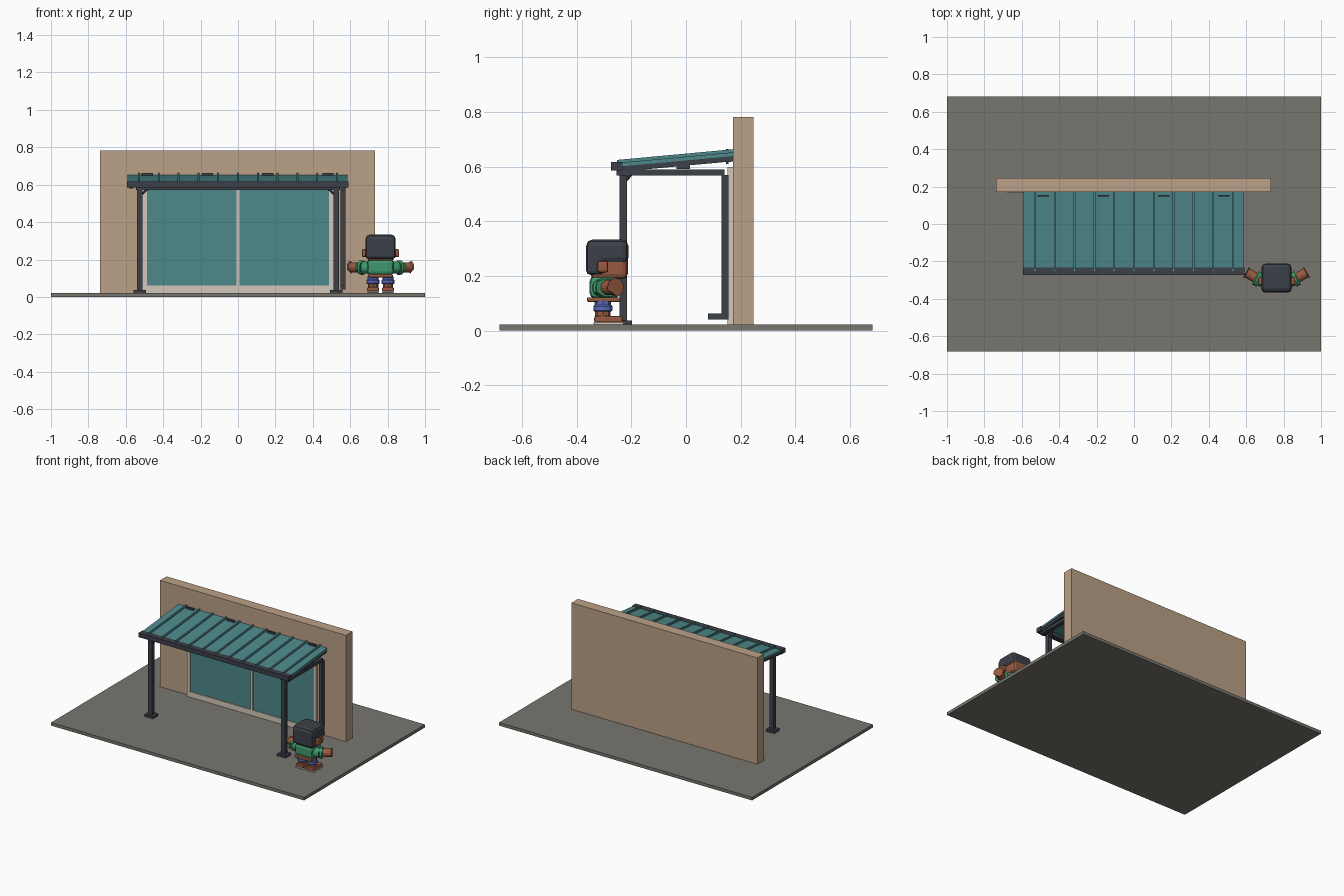
import bpy, bmesh
from mathutils import Vector

if "Cube" in bpy.data.objects:
    bpy.data.objects.remove(bpy.data.objects["Cube"])


def material(name, r, g, b):
    m = bpy.data.materials.new(name)
    lin = [((c / 255 + 0.055) / 1.055) ** 2.4 for c in (r, g, b)]
    m.diffuse_color = (*lin, 1)
    m.use_nodes = True
    m.node_tree.nodes["Principled BSDF"].inputs["Base Color"].default_value = m.diffuse_color
    return m


TEAL = material("teal", 78, 137, 139)
DARK = material("charcoal", 60, 65, 72)
WALL = material("tan plaster", 187, 161, 136)
PAVE = material("grey paving", 121, 118, 110)
CREAM = material("cream frame", 212, 201, 187)
SKIN = material("brown skin", 152, 90, 64)
GREEN = material("green shirt", 62, 152, 108)
BLUE = material("blue cloth", 92, 106, 190)


def finish(name, bm, mat, bevel=0, seg=2):
    if bevel:
        bmesh.ops.bevel(bm, geom=bm.edges[:], offset=bevel, segments=seg,
                        profile=0.5, affect='EDGES')
    bmesh.ops.recalc_face_normals(bm, faces=bm.faces[:])
    me = bpy.data.meshes.new(name)
    bm.to_mesh(me)
    bm.free()
    me.materials.append(mat)
    ob = bpy.data.objects.new(name, me)
    bpy.context.collection.objects.link(ob)
    return ob


def box(name, x, y, z, mat, bevel=0, seg=2):
    """Box from (min, max) pairs."""
    bm = bmesh.new()
    bmesh.ops.create_cube(bm, size=1)
    for v in bm.verts:
        v.co = [a[0] + (a[1] - a[0]) * (c + 0.5) for a, c in zip((x, y, z), v.co)]
    return finish(name, bm, mat, bevel, seg)


def prism(name, x, profile, mat):
    """Profile of (y, z) points extruded along x."""
    bm = bmesh.new()
    f = bm.faces.new([bm.verts.new((x[0], y, z)) for y, z in profile])
    new = bmesh.ops.extrude_face_region(bm, geom=[f])["geom"]
    bmesh.ops.translate(bm, vec=(x[1] - x[0], 0, 0),
                        verts=[v for v in new if isinstance(v, bmesh.types.BMVert)])
    return finish(name, bm, mat)


def limb(name, a, b, r, mat, bevel=0.006):
    """Eight-sided tube between two points."""
    a, b = Vector(a), Vector(b)
    bm = bmesh.new()
    bmesh.ops.create_cone(bm, cap_ends=True, segments=8, radius1=r, radius2=r,
                          depth=(b - a).length)
    rot = Vector((0, 0, 1)).rotation_difference(b - a)
    for v in bm.verts:
        v.co = rot @ v.co + (a + b) / 2
    ob = finish(name, bm, mat, bevel, 1)
    return ob


def slope(y):
    """Height of the roof panel's upper face."""
    return 0.613 + (y + 0.255) * 0.092


def sloped(name, x, y0, y1, low, high, mat):
    return prism(name, x, [(y0, slope(y0) + low), (y1, slope(y1) + low),
                           (y1, slope(y1) + high), (y0, slope(y0) + high)], mat)


# Ground slab and wall
box("ground_slab", (-1, 1), (-0.682, 0.682), (0, 0.022), PAVE)
box("wall", (-0.737, 0.733), (0.172, 0.246), (0.022, 0.782), WALL)
box("wall_panel", (-0.68, -0.53), (0.169, 0.173), (0.32, 0.43), WALL)

# Sliding door: frame members around two panes
for s, n in ((-1, "left"), (1, "right")):
    box(f"door_jamb_{n}", sorted((s * 0.487, s * 0.51)), (0.152, 0.172), (0.022, 0.598), CREAM)
    box(f"glass_{n}", sorted((s * 0.008, s * 0.488)), (0.16, 0.168), (0.06, 0.572), TEAL)
box("door_mullion", (-0.009, 0.009), (0.152, 0.172), (0.055, 0.575), CREAM)
box("door_sill", (-0.488, 0.488), (0.152, 0.172), (0.022, 0.061), CREAM)
box("door_head", (-0.488, 0.488), (0.152, 0.172), (0.571, 0.598), CREAM)

# Roof sheet, standing seams and rafters
sloped("roof_sheet", (-0.59, 0.585), -0.25, 0.172, -0.014, 0, TEAL)
for i in range(11):
    x = -0.53 + i * 0.106
    sloped(f"roof_seam_{i}", (x - 0.005, x + 0.005), -0.252, 0.172, -0.002, 0.011, TEAL)
for i in range(5):
    x = -0.572 + i * 0.285
    sloped(f"rafter_{i}", (x - 0.012, x + 0.012), -0.25, 0.17, -0.033, -0.013, DARK)
box("purlin", (-0.58, 0.58), (-0.035, 0.015), (0.592, 0.608), DARK)
sloped("wall_ledger", (-0.585, 0.58), 0.145, 0.172, -0.034, -0.012, DARK)
for i in range(4):
    x = -0.485 + i * 0.322
    box(f"roof_bracket_{i}", (x - 0.03, x + 0.03), (0.146, 0.156), (0.61, 0.664), DARK)

# Eave trim, beam, posts with feet and corner braces
box("eave_trim", (-0.593, 0.59), (-0.274, -0.232), (0.585, 0.617), DARK)
box("front_beam", (-0.545, 0.545), (-0.243, -0.215), (0.572, 0.598), DARK)
for s, n in ((-1, "left"), (1, "right")):
    x = s * 0.525
    box(f"post_{n}", (x - 0.015, x + 0.015), (-0.243, -0.215), (0.022, 0.585), DARK)
    box(f"post_foot_{n}", (x - 0.033, x + 0.033), (-0.26, -0.198), (0.022, 0.038), DARK)
    limb(f"side_brace_{n}", (s * 0.52, -0.229, 0.545), (s * 0.48, -0.229, 0.58), 0.006, DARK, 0)
    limb(f"rear_brace_{n}", (x, -0.22, 0.55), (x, -0.185, 0.59), 0.006, DARK, 0)

# Drain pipe from the eave, back to the wall, then down to an outlet
box("drain_run", (0.548, 0.575), (-0.255, 0.14), (0.567, 0.589), DARK)
box("drain_drop", (0.548, 0.575), (0.13, 0.156), (0.04, 0.57), DARK)
box("drain_outlet", (0.548, 0.575), (0.08, 0.156), (0.04, 0.062), DARK)

# Figure standing beside the right post, facing the wall
cx = 0.762
box("figure_head", (cx - 0.072, cx + 0.072), (-0.35, -0.213), (0.188, 0.30), SKIN, 0.02)
box("figure_hair_top", (cx - 0.08, cx + 0.08), (-0.365, -0.211), (0.245, 0.333), DARK, 0.022)
box("figure_hair_back", (cx - 0.08, cx + 0.08), (-0.365, -0.298), (0.204, 0.315), DARK, 0.015)
box("figure_neck", (cx - 0.03, cx + 0.03), (-0.32, -0.26), (0.17, 0.20), SKIN)
box("figure_torso", (cx - 0.072, cx + 0.072), (-0.352, -0.245), (0.118, 0.2), GREEN, 0.018)
box("figure_waist", (cx - 0.066, cx + 0.066), (-0.362, -0.24), (0.105, 0.122), SKIN, 0.005)
for s, n in ((-1, "left"), (1, "right")):
    def X(d):
        return cx + s * d
    box(f"figure_ear_{n}", sorted((X(0.07), X(0.1))), (-0.325, -0.285), (0.213, 0.255), SKIN, 0.008)
    limb(f"figure_sleeve_{n}", (X(0.05), -0.315, 0.157), (X(0.1), -0.295, 0.157), 0.035, GREEN)
    limb(f"figure_cuff_{n}", (X(0.09), -0.299, 0.157), (X(0.112), -0.288, 0.157), 0.041, GREEN)
    limb(f"figure_arm_{n}", (X(0.1), -0.294, 0.158), (X(0.163), -0.258, 0.158), 0.029, SKIN)
    leg = X(0.04)
    limb(f"figure_leg_{n}", (leg, -0.304, 0.045), (leg, -0.304, 0.11), 0.028, SKIN, 0)
    limb(f"figure_trouser_{n}", (leg, -0.304, 0.09), (leg, -0.304, 0.11), 0.030, BLUE, 0)
    limb(f"figure_trouser_cuff_{n}", (leg, -0.304, 0.07), (leg, -0.304, 0.093), 0.036, BLUE, 0.004)
    box(f"figure_shoe_{n}", (leg - 0.031, leg + 0.031), (-0.336, -0.232), (0.029, 0.053), SKIN, 0.007)
    box(f"figure_sole_{n}", (leg - 0.032, leg + 0.032), (-0.338, -0.228), (0.022, 0.031), CREAM, 0.003)
